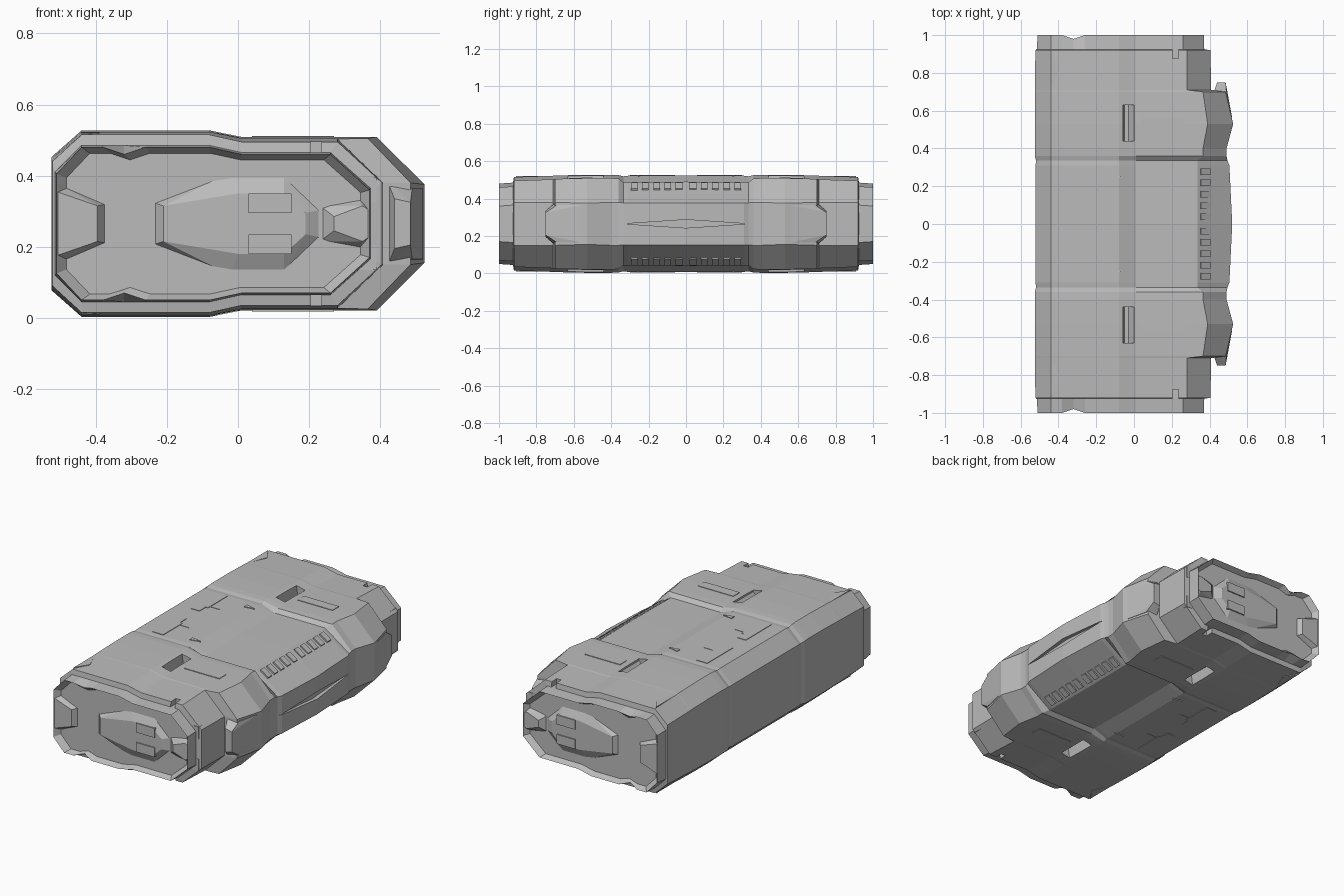
import bpy, bmesh

cube = bpy.data.objects.get("Cube")
if cube:
    bpy.data.objects.remove(cube, do_unlink=True)

MID = 0.265  # height of the symmetry plane

grey = bpy.data.materials.new("light grey")
grey.use_nodes = True
GREY = (0.5, 0.5, 0.5, 1)
grey.diffuse_color = GREY
bsdf = next(n for n in grey.node_tree.nodes if n.type == 'BSDF_PRINCIPLED')
bsdf.inputs["Base Color"].default_value = GREY
bsdf.inputs["Roughness"].default_value = 0.7


def add_object(name, bm):
    bmesh.ops.recalc_face_normals(bm, faces=bm.faces)
    mesh = bpy.data.meshes.new(name)
    bm.to_mesh(mesh)
    bm.free()
    mesh.materials.append(grey)
    ob = bpy.data.objects.new(name, mesh)
    ob.location.z = MID
    bpy.context.collection.objects.link(ob)
    return ob


def hull(name, points, mirror_y=True, mirror_z=True):
    """Convex faceted part, mirrored about the centre planes."""
    bm = bmesh.new()
    for p in points:
        bm.verts.new(p)
    bmesh.ops.convex_hull(bm, input=bm.verts[:])
    ob = add_object(name, bm)
    if mirror_y or mirror_z:
        mod = ob.modifiers.new("mirror", 'MIRROR')
        mod.use_axis = (False, mirror_y, mirror_z)
        mod.use_mirror_merge = False
    return ob


def box(name, x0, x1, y0, y1, z0, z1, **kw):
    return hull(name, [(x, y, z) for x in (x0, x1) for y in (y0, y1) for z in (z0, z1)], **kw)


def frustum(name, base, top, y0, y1):
    """Part raised from an end face: upper half outlines given as (x, z)."""
    pts = [(x, y, s * z) for ring, y in ((base, y0), (top, y1))
           for x, z in ring for s in (1, -1)]
    return hull(name, pts, mirror_z=False)


# Main shell: cross-sections lofted along the length
def section(y, left, high, low, shoulder, right, side, dip=0.0):
    half = [(left, high - 0.075, 0), (-0.44, high, 0), (-0.38, high, 0),
            (-0.32, high - dip, dip), (-0.26, high, 0), (-0.08, high, 0),
            (0.01, low, 0), (shoulder, low, 0), (right, side, 0)]
    full = half + [(x, -z, d) for x, z, d in reversed(half)]
    return [(x, y - d, z) for x, z, d in full]


end = section(1.0, -0.51, 0.215, 0.195, 0.26, 0.37, 0.095, 0.02)
cap = [((x + 0.05) * 0.94 - 0.05, 0.968, z * 0.92) for x, y, z in end]
rows = [cap, end]
for values in [
    (0.925, -0.515, 0.22, 0.20, 0.26, 0.372, 0.10),
    (0.92, -0.522, 0.25, 0.23, 0.28, 0.405, 0.115),
    (0.71, -0.525, 0.257, 0.238, 0.28, 0.408, 0.115),
    (0.70, -0.525, 0.258, 0.24, 0.365, 0.485, 0.115),
    (0.53, -0.525, 0.262, 0.244, 0.39, 0.525, 0.11),
    (0.40, -0.525, 0.262, 0.244, 0.365, 0.49, 0.115),
    (0.36, -0.525, 0.26, 0.242, 0.365, 0.49, 0.115),
    (0.335, -0.518, 0.254, 0.222, 0.335, 0.495, 0.112),
    (0.31, -0.522, 0.257, 0.222, 0.335, 0.505, 0.112),
    (0.0, -0.522, 0.257, 0.225, 0.335, 0.52, 0.112),
]:
    rows.append(section(*values))
rows += [[(x, -y, z) for x, y, z in row] for row in reversed(rows[:-1])]

bm = bmesh.new()
rings = [[bm.verts.new(p) for p in row] for row in rows]
for a, b in zip(rings, rings[1:]):
    for i in range(len(a)):
        j = (i + 1) % len(a)
        bm.faces.new((a[i], a[j], b[j], b[i]))
bm.faces.new(rings[0])
bm.faces.new(rings[-1])
shell = add_object("main_shell", bm)

# Recesses cut in the shell
cutters = [
    # sloping finger pits
    hull("pit_cutter", [(x, y, z) for y in (0.44, 0.63)
                        for x, z in ((-0.065, 0.3), (0.005, 0.3), (0.0, 0.235),
                                     (-0.03, 0.2), (-0.05, 0.2))]),
    # corner notches near the ends
    box("notch_cutter", 0.205, 0.235, 0.875, 0.95, 0.20, 0.3),
    # long pointed slit along the side
    hull("slit_cutter", [(x, y, z) for x in (0.495, 0.6)
                         for y, z in ((-0.33, 0), (0, 0.022), (0.33, 0), (0, -0.022))],
         mirror_y=False, mirror_z=False),
]
for cutter in cutters:
    cutter.hide_render = True
    cutter.hide_viewport = False
    cutter.display_type = 'WIRE'
    mod = shell.modifiers.new(cutter.name, 'BOOLEAN')
    mod.operation = 'DIFFERENCE'
    mod.solver = 'EXACT'
    mod.object = cutter
# Apply the cuts, then drop the cutters
bpy.context.view_layer.update()
cut = bpy.data.meshes.new_from_object(
    shell.evaluated_get(bpy.context.evaluated_depsgraph_get()))
shell.modifiers.clear()
shell.data = cut
for cutter in cutters:
    bpy.data.objects.remove(cutter, do_unlink=True)

# End face mouldings
frustum("end_bulge",
        [(-0.24, 0.06), (-0.02, 0.145), (0.13, 0.145), (0.24, 0.04)],
        [(-0.21, 0.05), (0.0, 0.085), (0.13, 0.085), (0.19, 0.03)], 0.96, 0.99)
frustum("end_left_wedge", [(-0.51, 0.115), (-0.37, 0.055)],
        [(-0.51, 0.09), (-0.395, 0.05)], 0.96, 0.995)
frustum("end_right_wedge", [(0.23, 0.05), (0.34, 0.07), (0.36, 0.06)],
        [(0.27, 0.02), (0.35, 0.05), (0.365, 0.04)], 0.96, 0.995)
box("end_pad", 0.03, 0.15, 0.98, 0.997, 0.03, 0.085)

# Faceted guards on the side, reaching towards the ends
hull("side_guard", [(x, y, s * z) for s in (1, -1) for x, y, z in
                    ((0.42, 0.69, 0.12), (0.49, 0.69, 0.10), (0.44, 0.75, 0.07),
                     (0.485, 0.75, 0.06), (0.52, 0.56, 0.10))], mirror_z=False)
box("corner_block", 0.26, 0.39, 0.87, 0.925, 0.06, 0.13)

# Thin raised plates on the broad faces
box("long_plate", 0.04, 0.27, 0.50, 0.56, 0.235, 0.247)
box("small_plate", -0.35, -0.295, 0.06, 0.12, 0.25, 0.26)
box("step_plate", -0.35, -0.28, 0.12, 0.30, 0.25, 0.26)
box("short_bar", -0.29, -0.22, 0.138, 0.146, 0.25, 0.259)
hull("end_panel", [(x, y, z) for z in (0.24, 0.256)
                   for x, y in ((-0.44, 0.70), (-0.39, 0.83), (-0.44, 0.91))])
hull("centre_rib", [(x, y, z) for z in (0.24, 0.261)
                    for x, y in ((-0.13, 0.27), (-0.07, 0.255), (-0.07, 0.25), (-0.13, 0.24))])

# Row of small teeth along the sloping shoulder
for i in range(5):
    y = 0.02 + i * 0.06
    hull("shoulder_tooth", [(x, y + d, z) for d in (0, 0.035)
                            for x, z in ((0.35, 0.21), (0.355, 0.222),
                                         (0.40, 0.175), (0.405, 0.188))])
